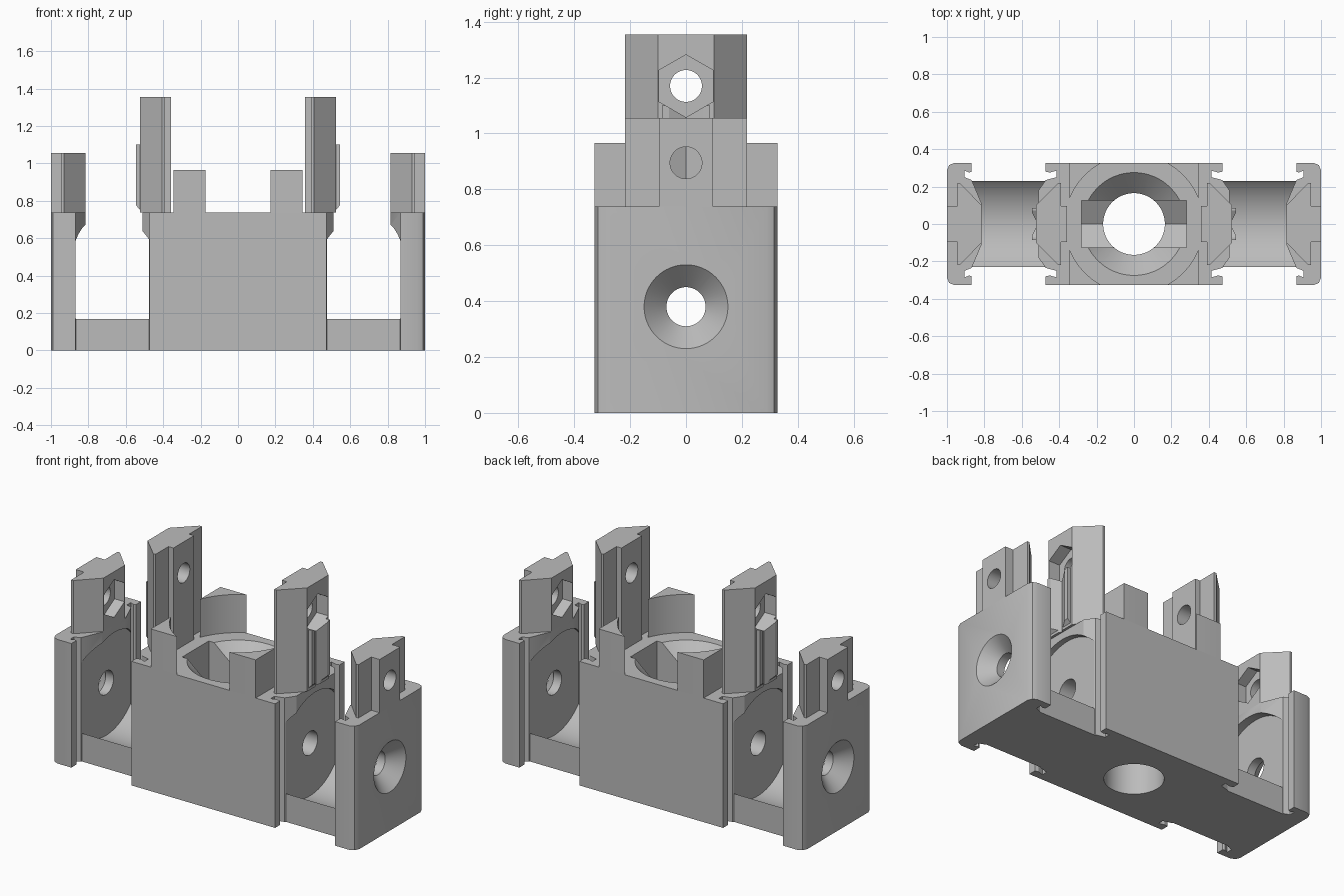
import bpy, math
from mathutils import Vector

if "Cube" in bpy.data.objects:
    bpy.data.objects.remove(bpy.data.objects["Cube"])

grey = bpy.data.materials.new("plain grey")
grey.use_nodes = True
colour = (0.5, 0.5, 0.5, 1)
grey.diffuse_color = colour
grey.node_tree.nodes["Principled BSDF"].inputs["Base Color"].default_value = colour


def loft(name, rings):
    """Closed solid through rings of matching points."""
    n = len(rings[0])
    verts = [p for ring in rings for p in ring]
    faces = [list(range(n))[::-1], list(range(n, 2 * n))]
    faces += [(i, (i + 1) % n, n + (i + 1) % n, n + i) for i in range(n)]
    mesh = bpy.data.meshes.new(name)
    mesh.from_pydata(verts, [], faces)
    mesh.materials.append(grey)
    # Make sure the faces point outwards
    import bmesh
    bm = bmesh.new()
    bm.from_mesh(mesh)
    bmesh.ops.recalc_face_normals(bm, faces=bm.faces)
    bm.to_mesh(mesh)
    bm.free()
    ob = bpy.data.objects.new(name, mesh)
    bpy.context.collection.objects.link(ob)
    return ob


def prism(name, pts, axis, a, b):
    """Extrude a 2D outline along x, y or z."""
    place = {"x": lambda u, v, w: (w, u, v),
             "y": lambda u, v, w: (u, w, v),
             "z": lambda u, v, w: (u, v, w)}[axis]
    return loft(name, [[place(u, v, w) for u, v in pts] for w in (a, b)])


def circle(r, cu=0, cv=0, n=64):
    return [(cu + r * math.cos(math.pi / 2 + math.tau * i / n),
             cv + r * math.sin(math.pi / 2 + math.tau * i / n)) for i in range(n)]


def mirror_v(pts):
    return pts + [(u, -v) for u, v in reversed(pts)]


def mirror_u(pts):
    return pts + [(-u, v) for u, v in reversed(pts)]


def sx(pts, s):
    return [(u * s, v) for u, v in pts]


def rod(r, a, b, z, n=64):
    return prism("cutter", circle(r, 0, z, n), "x", a, b)


def cone(axis, r0, w0, r1, w1, z=0):
    if axis == "x":
        return loft("cutter", [[(w, u, v) for u, v in circle(r, 0, z)]
                               for r, w in ((r0, w0), (r1, w1))])
    return loft("cutter", [[(u, v, w) for u, v in circle(r)]
                           for r, w in ((r0, w0), (r1, w1))])


def boolean(ob, others, operation="DIFFERENCE"):
    for c in others:
        m = ob.modifiers.new("bool", "BOOLEAN")
        m.operation, m.solver, m.object = operation, "EXACT", c
    bpy.context.view_layer.update()
    mesh = bpy.data.meshes.new_from_object(
        ob.evaluated_get(bpy.context.evaluated_depsgraph_get()))
    ob.modifiers.clear()
    ob.data = mesh
    for c in others:
        bpy.data.objects.remove(c)


AXLE, TOP, WHEEL = 0.38, 0.738, 0.313
IN, OUT = 0.475, 0.868
parts = []


def well(s):
    return rod(WHEEL, s * IN, s * OUT, AXLE, 96)


# Centre block with hooked rails at its corners
quarter = [(.51, .18), (.472, .235), (.415, .25), (.415, .285), (.45, .275),
           (.473, .28), (.473, .327)]
half = quarter + [(-u, v) for u, v in reversed(quarter)]
centre = prism("centre_block", mirror_v(half), "z", 0, TOP)
slot = mirror_u([(.125, .8), (.125, .31), (0, .24)])
slot.pop(3)
boolean(centre, [well(1), well(-1), rod(.07, -.6, .6, AXLE),
                 prism("cutter", circle(.165), "z", -.1, .8),
                 cone("z", .285, TOP + .01, .16, TOP - .115),
                 prism("cutter", slot, "x", -.28, .28)])
parts.append(centre)

# Four corner posts hugging a round opening
arc = [(.37 * math.cos(t), .37 * math.sin(t))
       for t in [math.radians(22 + 5 * i) for i in range(9)]]
post = [(.345, .327), (.345, .135)] + arc + [(.177, .327)]
for s, side in ((1, "left"), (-1, "right")):
    for f, end in ((1, "back"), (-1, "front")):
        parts.append(prism(f"{end}_{side}_post",
                           [(u * s, v * f) for u, v in post], "z", TOP, .965))

for s, side in ((1, "left"), (-1, "right")):
    # Curved floor of the wheel well
    floor = prism(f"{side}_well_floor", mirror_v([(s * IN, .23), (s * OUT, .23)]),
                  "z", 0, .172)
    boolean(floor, [rod(WHEEL, s * .4, s * .95, AXLE, 96)])
    parts.append(floor)

    # End block with rounded outer corners and hooked rails
    outline = [(.815, .11), (.868, .235), (.905, .25), (.905, .285), (.88, .275),
               (.868, .28), (.868, .327), (.96, .327), (.988, .315), (1, .287)]
    end = prism(f"{side}_end_block", mirror_v(sx(outline, s)), "z", 0, TOP)
    boolean(end, [well(s), rod(.07, s * .7, s * 1.1, AXLE),
                  cone("x", .16, s * 1.01, .07, s * .92, AXLE)])
    parts.append(end)

    # Short outer tower with a bolt hole and a nut recess
    plan = [(.815, .1), (.93, .218), (.945, .218), (.945, .097), (1, .097)]
    tower = prism(f"{side}_outer_tower", mirror_v(sx(plan, s)), "z", TOP, 1.055)
    boolean(tower, [rod(.057, s * .7, s * 1.1, .895),
                    rod(.112, s * .7, s * .88, .895, 6)])
    parts.append(tower)

    # Tall inner tower with a notched ridge below its nut recess
    plan = [(.525, .1), (.405, .218), (.39, .218), (.39, .097), (.357, .097)]
    tower = prism(f"{side}_inner_tower", mirror_v(sx(plan, s)), "z", TOP, 1.355)
    ridge = prism("ridge", sx([(.5, TOP), (.51, TOP), (.545, .775), (.545, 1.1),
                               (.5, 1.1)], s), "y", -.085, .085)
    boolean(tower, [ridge], "UNION")
    notch = sx([(.56, .09), (.515, 0), (.56, -.09)], s)
    boolean(tower, [prism("cutter", notch, "z", .7, 1.2),
                    rod(.057, s * .3, s * .6, 1.17),
                    rod(.112, s * .45, s * .6, 1.17, 6)])
    parts.append(tower)

# Smooth the round cuts, keep the hard edges
bpy.ops.object.select_all(action="DESELECT")
for ob in parts:
    ob.select_set(True)
bpy.context.view_layer.objects.active = parts[0]
bpy.ops.object.shade_smooth_by_angle(angle=math.radians(25))
